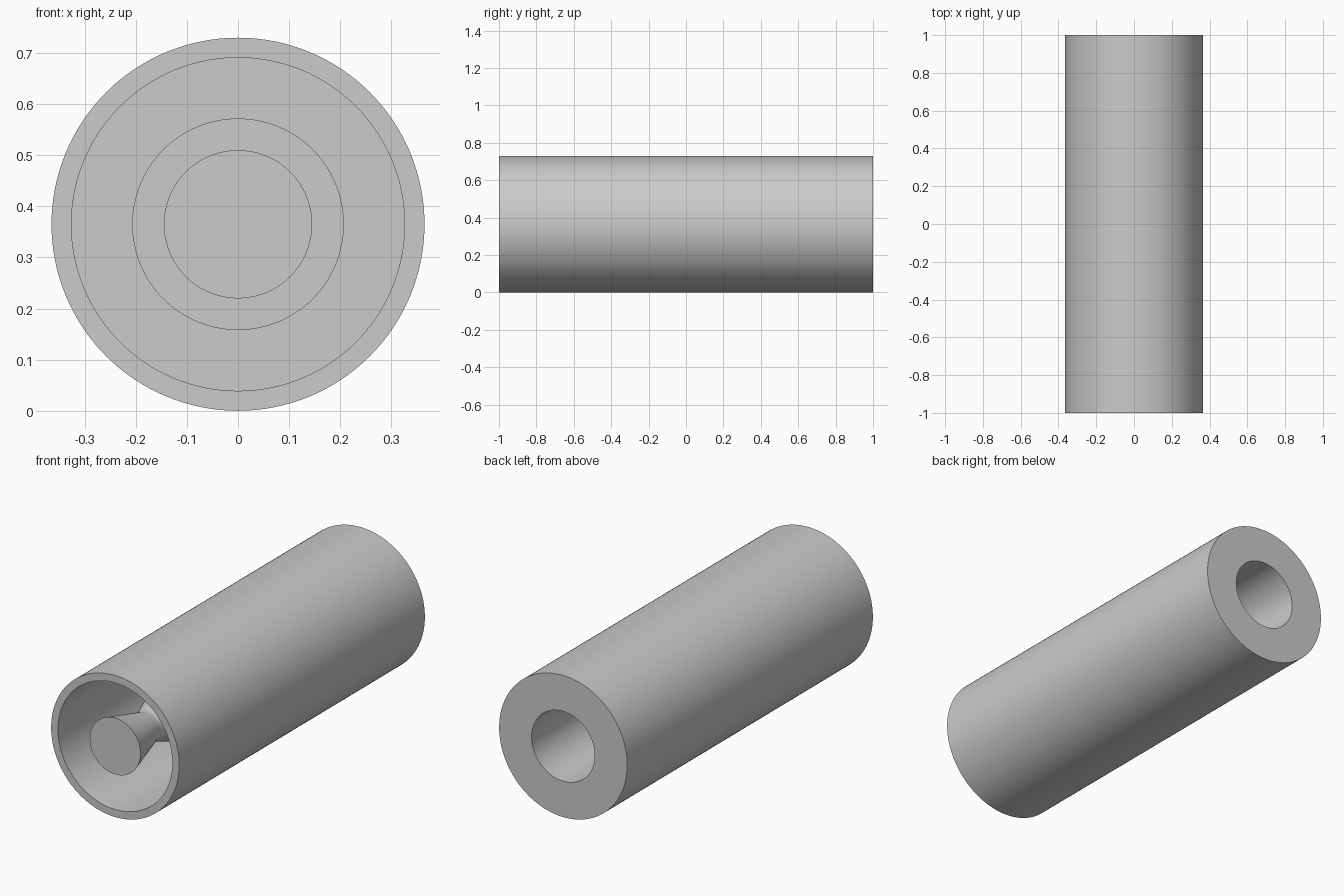
import bpy, bmesh, math

cube = bpy.data.objects.get("Cube")
if cube:
    bpy.data.objects.remove(cube, do_unlink=True)

RADIUS = 0.365
SEGMENTS = 128

grey = bpy.data.materials.new("plain grey")
grey.use_nodes = True
grey.diffuse_color = (0.6, 0.6, 0.6, 1)
grey.node_tree.nodes["Principled BSDF"].inputs["Base Color"].default_value = grey.diffuse_color


def lathe(name, profile):
    """Turn a (radius, y) profile around the long axis."""
    bm = bmesh.new()
    verts = [bm.verts.new((r, y, RADIUS)) for r, y in profile]
    edges = [bm.edges.new(pair) for pair in zip(verts, verts[1:])]
    bmesh.ops.spin(bm, geom=verts + edges, cent=(0, 0, RADIUS), axis=(0, 1, 0),
                   angle=math.tau, steps=SEGMENTS)
    bmesh.ops.remove_doubles(bm, verts=bm.verts, dist=0.0001)
    bmesh.ops.recalc_face_normals(bm, faces=bm.faces)
    mesh = bpy.data.meshes.new(name)
    bm.to_mesh(mesh)
    bm.free()
    mesh.materials.append(grey)
    obj = bpy.data.objects.new(name, mesh)
    bpy.context.collection.objects.link(obj)
    bpy.ops.object.select_all(action="DESELECT")
    obj.select_set(True)
    bpy.context.view_layer.objects.active = obj
    bpy.ops.object.shade_smooth_by_angle(angle=math.radians(40))
    return obj


# Tube with a wide front bore, a raised boss on its floor and a blind rear hole
lathe("body", [
    (0, -0.4), (0.207, -0.4), (0.207, -0.25), (0.326, -0.25), (0.326, -1),
    (RADIUS, -1), (RADIUS, 1), (0.18, 1), (0.18, 0.2), (0, 0.2),
])

# Waisted spindle standing in the front bore, flush with the rim
lathe("spindle", [
    (0, -1), (0.145, -1), (0.08, -0.755), (0.078, -0.735), (0.083, -0.715),
    (0.145, -0.54), (0.145, -0.4), (0, -0.4),
])
